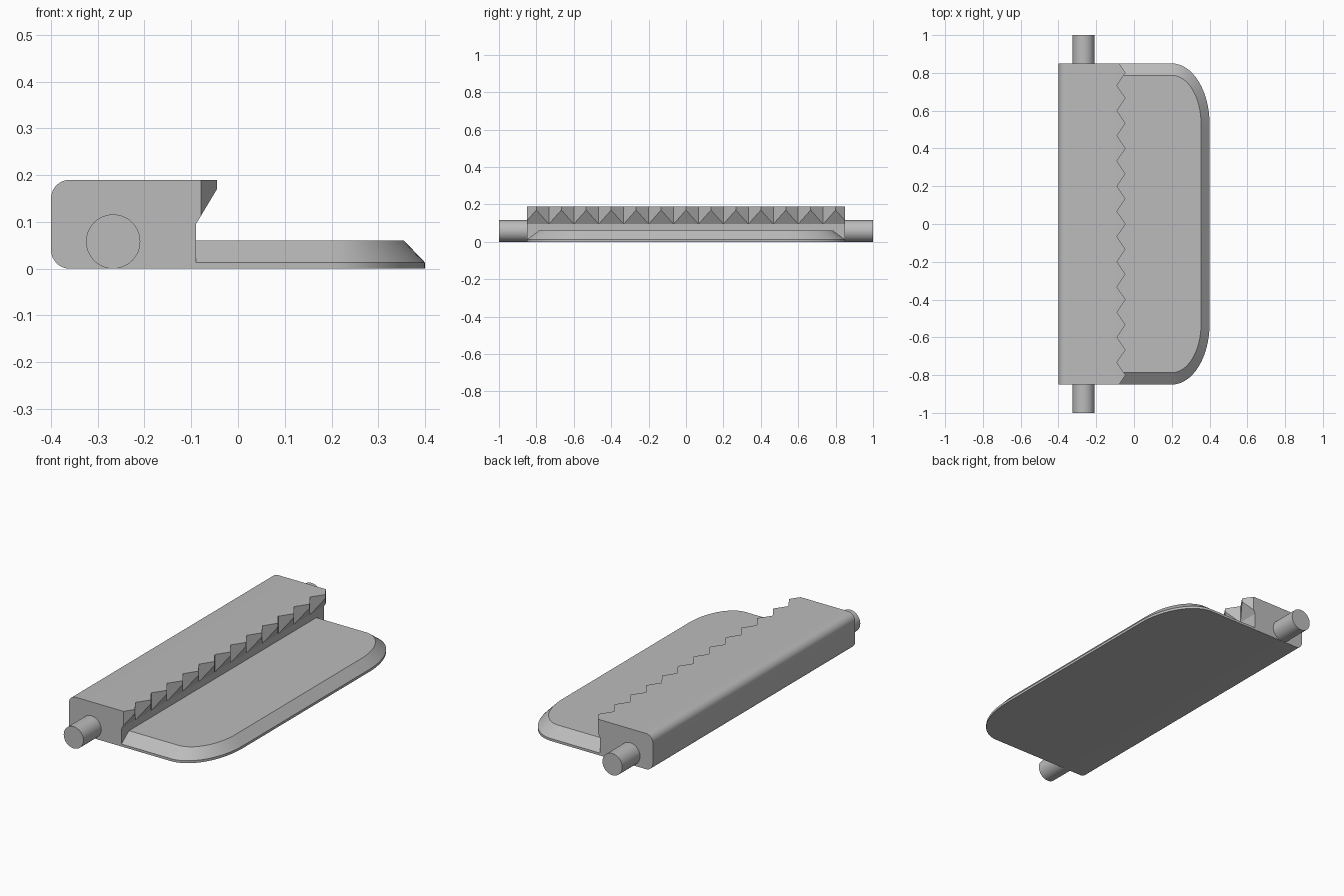
import bpy, bmesh
from math import sin, cos, pi, radians

if "Cube" in bpy.data.objects:
    bpy.data.objects.remove(bpy.data.objects["Cube"])

grey = bpy.data.materials.new("plain grey")
grey.use_nodes = True
COLOUR = (0.5, 0.5, 0.5, 1)
grey.diffuse_color = COLOUR
grey.node_tree.nodes["Principled BSDF"].inputs["Base Color"].default_value = COLOUR

HALF = 0.85      # half length of block and plate
JOIN = -0.09     # where block meets plate
TOP = 0.19       # block height


def arc(cx, cy, rx, ry, start, end, steps):
    """Points on an elliptical arc, angles in degrees."""
    angles = [radians(start + (end - start) * i / steps) for i in range(steps + 1)]
    return [(cx + rx * cos(a), cy + ry * sin(a)) for a in angles]


def loft(name, rings):
    """Skin a list of equal rings, cap both ends and shade by angle."""
    bm = bmesh.new()
    rows = [[bm.verts.new(p) for p in ring] for ring in rings]
    n = len(rows[0])
    for a, b in zip(rows, rows[1:]):
        for i in range(n):
            j = (i + 1) % n
            bm.faces.new((a[i], a[j], b[j], b[i]))
    bm.faces.new(rows[0])
    bm.faces.new(rows[-1])
    bmesh.ops.remove_doubles(bm, verts=bm.verts, dist=1e-5)
    bmesh.ops.dissolve_limit(bm, angle_limit=radians(0.5), verts=bm.verts, edges=bm.edges)
    bmesh.ops.recalc_face_normals(bm, faces=bm.faces)
    mesh = bpy.data.meshes.new(name)
    bm.to_mesh(mesh)
    bm.free()
    mesh.materials.append(grey)
    obj = bpy.data.objects.new(name, mesh)
    bpy.context.collection.objects.link(obj)
    bpy.ops.object.select_all(action='DESELECT')
    obj.select_set(True)
    bpy.context.view_layer.objects.active = obj
    bpy.ops.object.shade_smooth_by_angle(angle=radians(25))
    return obj


# Toothed block: one section at every tooth peak and valley, ends cut short
def block_section(y, reach):
    r = 0.04
    back = arc(-0.4 + r, TOP - r, r, r, 90, 180, 8) + arc(-0.4 + r, r, r, r, 180, 270, 8)
    x = JOIN + 0.045 * reach
    front = [(JOIN, 0), (JOIN, 0.095), (x, 0.095 + 0.075 * reach), (x, TOP)]
    return [(px, y, pz) for px, pz in back + front]


pitch = 0.8 / 6
sections = [block_section(-HALF, 0.25)]
for k in range(-12, 13):
    sections.append(block_section(k * pitch / 2, 1 - k % 2))
sections.append(block_section(HALF, 0.25))
loft("toothed_block", sections)


# Base plate: rounded outer corners with a sloped rim
def plate_ring(z, inset):
    rx, ry = 0.2 - 0.045 * inset, 0.32 - 0.063 * inset
    corner = arc(0.2, HALF - 0.32, rx, ry, 0, 90, 16)
    lower = [(x, -y) for x, y in reversed(corner)]
    edge = HALF - 0.063 * inset
    outline = [(JOIN, -edge)] + lower + corner + [(JOIN, edge)]
    return [(x, y, z) for x, y in outline]


loft("base_plate", [plate_ring(0, 0), plate_ring(0.013, 0), plate_ring(0.06, 1)])

# Pivot pins at both ends
for name, side in (("front_pin", -1), ("back_pin", 1)):
    circle = arc(-0.267, 0.058, 0.058, 0.058, 0, 360, 48)[:-1]
    loft(name, [[(x, side * y, z) for x, z in circle] for y in (HALF, 1)])
